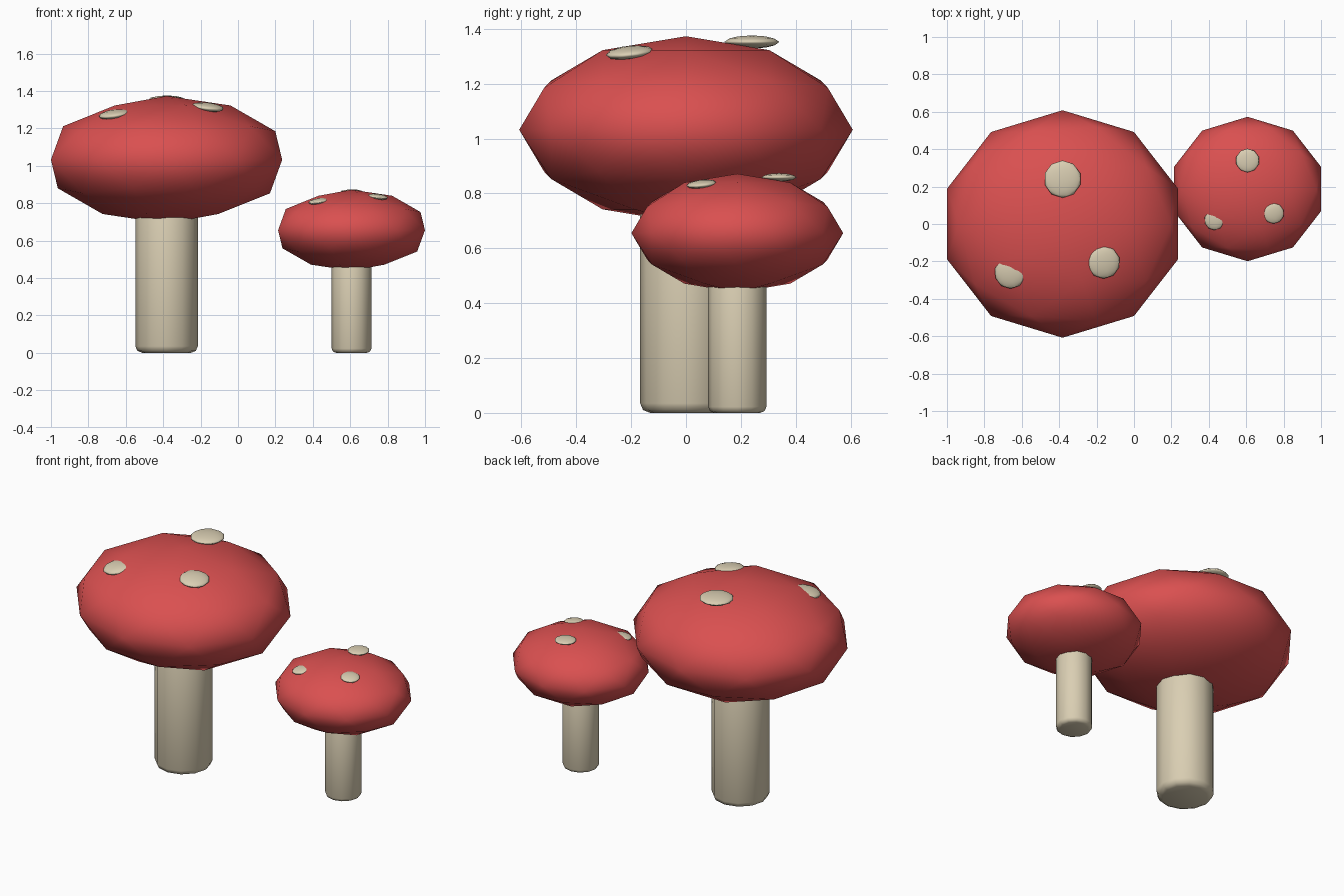
import bpy
import math

cube = bpy.data.objects.get("Cube")
if cube:
    bpy.data.objects.remove(cube, do_unlink=True)


def make_material(name, color):
    mat = bpy.data.materials.new(name)
    mat.use_nodes = True
    mat.diffuse_color = color
    mat.node_tree.nodes["Principled BSDF"].inputs["Base Color"].default_value = color
    return mat


red = make_material("cap_red", (0.70, 0.08, 0.08, 1))
cream = make_material("stem_cream", (0.70, 0.62, 0.45, 1))


def finish(name, mat):
    obj = bpy.context.object
    obj.name = name
    obj.data.materials.append(mat)
    return obj


def ico(name, mat, detail, location, scale, tilt=(0, 0, 0)):
    bpy.ops.mesh.primitive_ico_sphere_add(subdivisions=detail, radius=1,
                                          location=location, rotation=tilt)
    obj = finish(name, mat)
    obj.scale = scale
    bpy.ops.object.shade_smooth()
    return obj


# Spots: offset from the stem axis, height, radius
SPOTS = [(0, 0.24, 1.352, 0.1),
         (0.22, -0.205, 1.313, 0.088),
         (-0.28, -0.262, 1.275, 0.085)]


def mushroom(prefix, x, y, s):
    # Stem with a rounded foot; its top is buried in the cap
    height = 0.85 * s
    bpy.ops.mesh.primitive_cylinder_add(vertices=12, radius=0.167 * s, depth=height,
                                        location=(x, y, height / 2))
    stem = finish(prefix + "_stem", cream)
    bevel = stem.modifiers.new("rounded_rim", "BEVEL")
    bevel.width = 0.035 * s
    bevel.segments = 2
    bevel.limit_method = "ANGLE"
    bevel.angle_limit = math.radians(50)
    bpy.ops.object.shade_smooth()

    # Squashed faceted cap
    ico(prefix + "_cap", red, 2, (x, y, 1.032 * s), (0.65 * s, 0.608 * s, 0.341 * s))

    # Flat spots, leaning slightly outward
    for i, (dx, dy, z, r) in enumerate(SPOTS, 1):
        tilt = (-dy * 0.5, dx * 0.5, 0) if dx else (0, 0, 0)
        ico(f"{prefix}_spot_{i}", cream, 2, (x + dx * s, y + dy * s, z * s),
            (r * s, r * s, 0.024 * s), tilt)


mushroom("large", -0.382, 0, 1)
mushroom("small", 0.607, 0.187, 0.635)
